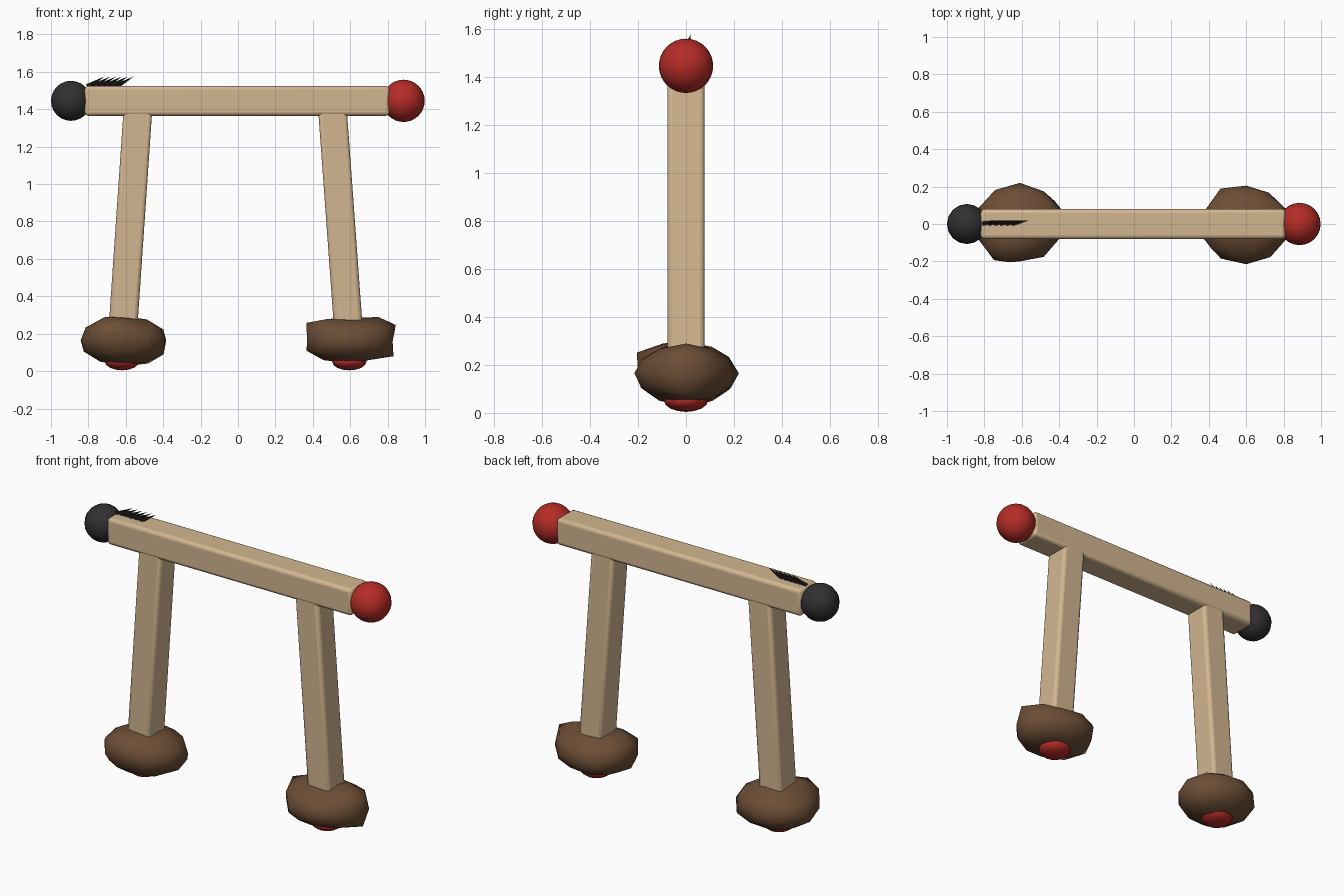
import bpy, math
from mathutils import Vector

if "Cube" in bpy.data.objects:
    bpy.data.objects.remove(bpy.data.objects["Cube"])


def material(name, rgb):
    m = bpy.data.materials.new(name)
    m.diffuse_color = (*rgb, 1)
    m.use_nodes = True
    m.node_tree.nodes["Principled BSDF"].inputs["Base Color"].default_value = m.diffuse_color
    return m


WOOD = material("tan wood", (0.65, 0.47, 0.28))
BROWN = material("brown", (0.15, 0.075, 0.036))
RED = material("red", (0.46, 0.025, 0.02))
CHARCOAL = material("charcoal", (0.03, 0.03, 0.03))
BLACK = material("black", (0.012, 0.012, 0.012))


def finish(name, mat, angle=180):
    ob = bpy.context.object
    ob.name = name
    ob.data.materials.append(mat)
    bpy.ops.object.shade_smooth_by_angle(angle=math.radians(angle))
    return ob


def bar(name, start, end, width, depth):
    """Soft-edged square bar between two points."""
    a, b = Vector(start), Vector(end)
    bpy.ops.mesh.primitive_cube_add(size=1, location=(a + b) / 2)
    ob = bpy.context.object
    ob.scale = (width, depth, (b - a).length)
    ob.rotation_euler = (0, math.atan2(b.x - a.x, b.z - a.z), 0)
    bpy.ops.object.transform_apply(location=False, rotation=False)
    finish(name, WOOD, 40)
    bev = ob.modifiers.new("soft edges", "BEVEL")
    bev.width, bev.segments = 0.02, 3


def ball(name, loc, radius, mat, segments, rings, squash=1):
    bpy.ops.mesh.primitive_uv_sphere_add(segments=segments, ring_count=rings,
                                         radius=radius, location=loc)
    bpy.context.object.scale.z = squash
    finish(name, mat)


def foot(name, x, outline, bottom, top, pulls):
    """Squashed lump: plan radius every 30 degrees, then local pulls."""
    bpy.ops.mesh.primitive_ico_sphere_add(subdivisions=2, radius=1, location=(x, 0, 0.165))
    for v in bpy.context.object.data.vertices:
        d = v.co.copy()
        t = math.degrees(math.atan2(d.y, d.x)) % 360 / 30
        i = int(t) % 12
        r = outline[i] + (outline[(i + 1) % 12] - outline[i]) * (t - int(t))
        height = top - 0.165 if d.z > 0 else 0.165 - bottom
        v.co = Vector((d.x * r, d.y * r, d.z * height))
        for direction, push in pulls:
            near = max(0, d.dot(Vector(direction).normalized()) - 0.75) * 4
            v.co += Vector(push) * near
    finish(name, BROWN)


# Body and legs
bar("body", (-0.82, 0, 1.445), (0.81, 0, 1.445), 0.16, 0.16)
bar("left_leg", (-0.617, 0, 0.2), (-0.535, 0, 1.40), 0.153, 0.155)
bar("right_leg", (0.592, 0, 0.2), (0.505, 0, 1.40), 0.153, 0.155)

# End balls
ball("left_end_ball", (-0.893, 0, 1.445), 0.107, CHARCOAL, 16, 12)
ball("right_end_ball", (0.885, 0, 1.445), 0.113, RED, 24, 16)

# Lumpy feet with red pads underneath
foot("left_foot", -0.61,
     [.235, .24, .21, .22, .22, .245, .24, .24, .235, .20, .215, .225], 0.03, 0.295,
     [((-0.4, -0.6, 0.6), (0, -0.03, 0.02)), ((0.5, 0.3, -0.8), (0.03, 0, -0.01))])
foot("right_foot", 0.60,
     [.22, .215, .205, .205, .235, .23, .23, .245, .225, .215, .22, .215], 0.04, 0.285,
     [((0.9, 0, -0.45), (0.045, 0, -0.02)), ((0.8, 0, 0.6), (0.05, 0, 0.03)),
      ((-0.8, 0, 0.6), (-0.04, 0, 0.03)), ((-0.8, 0, -0.6), (-0.03, 0, 0))])
for side, x in (("left", -0.62), ("right", 0.595)):
    ball(side + "_foot_pad", (x, 0, 0.052), 0.092, RED, 16, 8, 0.52)

# Row of leaning bristles
for i in range(6):
    a = Vector((-0.805 + 0.031 * i, 0.003, 1.522))
    b = Vector((-0.713 + 0.031 * i, 0.02, 1.575))
    bpy.ops.mesh.primitive_cone_add(vertices=6, radius1=0.014, radius2=0,
                                    depth=(b - a).length, location=(a + b) / 2,
                                    rotation=(b - a).to_track_quat('Z', 'Y').to_euler())
    finish("bristle", BLACK, 30)
